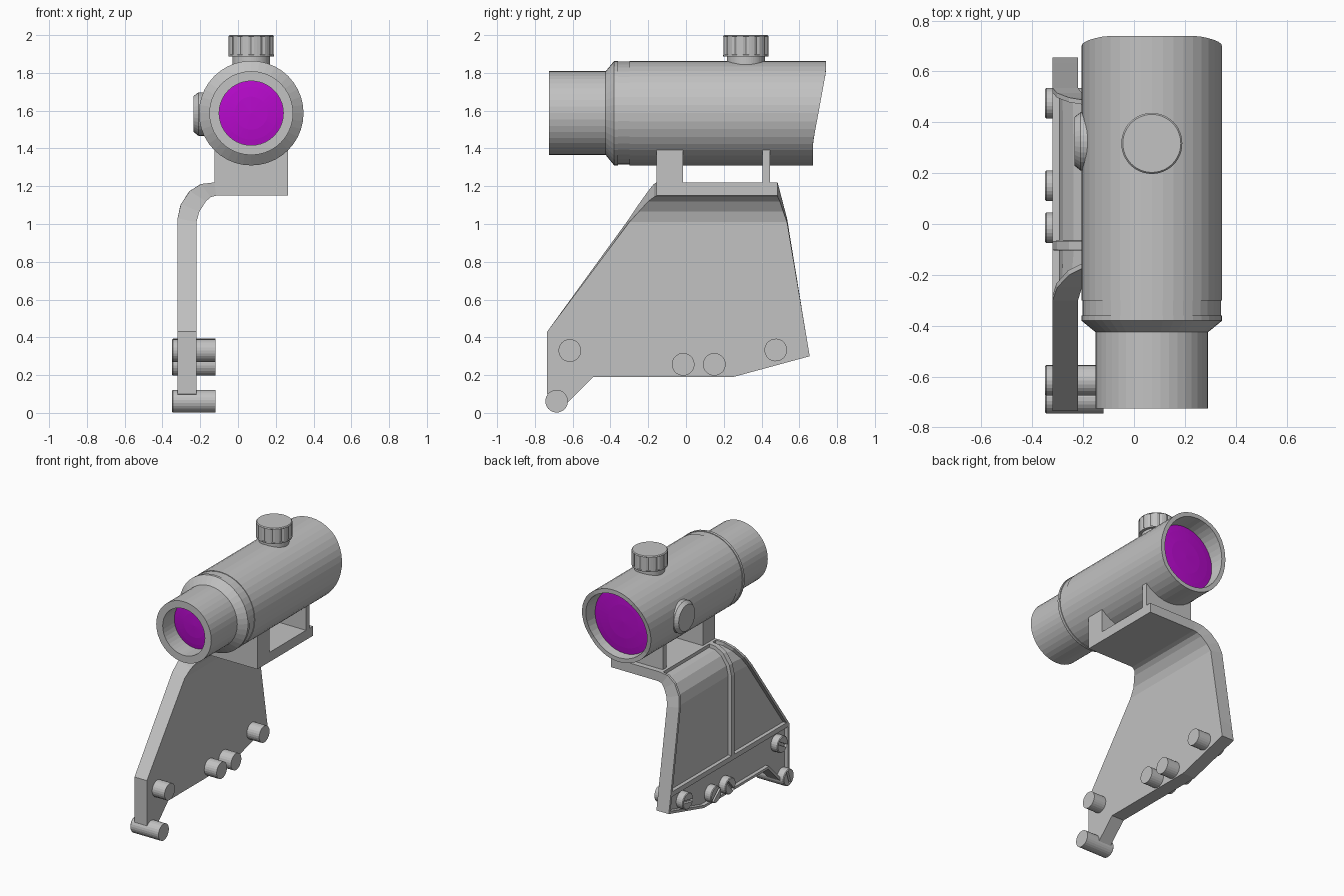
import bpy, bmesh
from math import sin, cos, pi, radians
from mathutils import Matrix, Vector

if "Cube" in bpy.data.objects:
    bpy.data.objects.remove(bpy.data.objects["Cube"])


def material(name, rgb):
    m = bpy.data.materials.new(name)
    m.use_nodes = True
    color = (*rgb, 1)
    m.diffuse_color = color
    m.node_tree.nodes["Principled BSDF"].inputs["Base Color"].default_value = color
    return m


GREY = material("grey metal", (0.54, 0.54, 0.54))
PURPLE = material("purple glass", (0.47, 0.003, 0.6))
CX, CZ = 0.07, 1.587                      # tube axis
ALONG_Y = Matrix.Rotation(radians(-90), 4, 'X')
ALONG_MINUS_X = Matrix.Rotation(radians(-90), 4, 'Y')


def finish(bm, name, mat):
    bmesh.ops.recalc_face_normals(bm, faces=bm.faces)
    mesh = bpy.data.meshes.new(name)
    bm.to_mesh(mesh)
    bm.free()
    mesh.materials.append(mat)
    ob = bpy.data.objects.new(name, mesh)
    bpy.context.collection.objects.link(ob)
    return ob


def lathe(profile, segs=32, closed=False, notch=None):
    """Turn (radius, height) points about z; notch = (lowest, highest, scale)."""
    bm = bmesh.new()
    rings = []
    for r, t in profile:
        ring = []
        for i in range(segs):
            k = notch[2] if notch and i % 4 == 0 and notch[0] <= t <= notch[1] else 1
            a = 2 * pi * i / segs
            ring.append(bm.verts.new((r * k * cos(a), r * k * sin(a), t)))
        rings.append(ring)
    pairs = list(zip(rings, rings[1:]))
    if closed:
        pairs.append((rings[-1], rings[0]))
    for a, b in pairs:
        for i in range(segs):
            j = (i + 1) % segs
            bm.faces.new((a[i], a[j], b[j], b[i]))
    bmesh.ops.remove_doubles(bm, verts=bm.verts, dist=1e-5)
    bmesh.ops.recalc_face_normals(bm, faces=bm.faces)
    return bm


def place(bm, rotation, location):
    bm.transform(Matrix.Translation(location) @ rotation)
    return bm


def box(name, lo, hi):
    bm = bmesh.new()
    bmesh.ops.create_cube(bm, size=1)
    lo, hi = Vector(lo), Vector(hi)
    bm.transform(Matrix.Translation((lo + hi) / 2) @ Matrix.Diagonal((*(hi - lo), 1)))
    return finish(bm, name, GREY)


# Sight tube: eyepiece, collar, shallow groove, slanted rear rim
REAR = 0.74
tube = lathe([(0.17, -0.58), (0.17, -0.725), (0.222, -0.725), (0.222, -0.425),
              (0.277, -0.38), (0.277, -0.36), (0.272, -0.36), (0.272, -0.3),
              (0.276, -0.3), (0.276, REAR), (0.245, REAR), (0.235, 0.6)],
             segs=40, closed=True)
place(tube, ALONG_Y, (CX, 0, CZ))
for v in tube.verts:
    if v.co.y > REAR - 0.01:
        s = min(max((v.co.z - 1.43) / 0.37, 0), 1)
        v.co.y = 0.672 + 0.068 * s
finish(tube, "sight_tube", GREY)

# Lenses, slightly domed toward the outside
for name, r, y, bulge in (("front_lens", 0.175, -0.59, -0.015), ("rear_lens", 0.24, 0.61, 0.015)):
    lens = lathe([(0, bulge), (r * 0.5, bulge * 0.8), (r * 0.8, bulge * 0.4), (r, 0),
                  (r, -bulge), (0, -bulge)], segs=40)
    ob = finish(place(lens, ALONG_Y, (CX, y, CZ)), name, PURPLE)

# Adjustment knobs
knob = lathe([(0, 0), (0.1, 0), (0.1, 0.06), (0.12, 0.06), (0.12, 0.068),
              (0.12, 0.07), (0.12, 0.165), (0.12, 0.167), (0.114, 0.173), (0, 0.173)],
             segs=48, notch=(0.069, 0.166, 0.95))
finish(place(knob, Matrix(), (CX, 0.317, 1.827)), "top_knob", GREY)
side = lathe([(0, 0), (0.115, 0), (0.115, 0.065), (0.095, 0.09), (0, 0.09)], segs=32)
finish(place(side, ALONG_MINUS_X, (-0.145, 0.325, 1.582)), "side_knob", GREY)

# Saddle blocks between bracket and tube
box("front_saddle", (-0.125, -0.155, 1.2), (0.265, -0.015, 1.42))
box("rear_saddle", (-0.125, 0.405, 1.2), (0.265, 0.445, 1.42))

# Bracket: side plate, bend and top shelf as one loft
RIB_Y = -0.085
rows = [  # front y, back y, outer (x, z), inner (x, z)
    (-0.735, 0.633, (-0.32, 0.43), (-0.22, 0.43)),
    (-0.30, 0.535, (-0.32, 1.03), (-0.22, 1.01)),
    (-0.25, 0.515, (-0.302, 1.105), (-0.205, 1.065)),
    (-0.20, 0.497, (-0.255, 1.175), (-0.17, 1.12)),
    (-0.17, 0.487, (-0.195, 1.212), (-0.145, 1.142)),
    (-0.155, 0.485, (-0.125, 1.22), (-0.115, 1.15)),
    (-0.155, 0.485, (0.265, 1.22), (0.265, 1.15)),
]
bm = bmesh.new()
outer, inner = [], []
for yf, yb, o, n in rows:
    for side_rows, (x, z) in ((outer, o), (inner, n)):
        side_rows.append([bm.verts.new((x, y, z)) for y in (yf, RIB_Y, yb)])
front_panel, back_panel = [], []
for i in range(len(rows) - 1):
    for grid in (outer, inner):
        a, b = grid[i], grid[i + 1]
        for c, panel in ((0, front_panel), (1, back_panel)):
            f = bm.faces.new((a[c], a[c + 1], b[c + 1], b[c]))
            if grid is outer and i < len(rows) - 2:
                panel.append(f)
    for c in (0, 2):
        bm.faces.new((outer[i][c], outer[i + 1][c], inner[i + 1][c], inner[i][c]))
for c in (0, 1):
    bm.faces.new((outer[-1][c], outer[-1][c + 1], inner[-1][c + 1], inner[-1][c]))

# Lower edge of the side plate
foot = [(-0.735, 0.1), (-0.63, 0.05), (-0.49, 0.19), (0.25, 0.19), (0.655, 0.3)]
loops = []
for x, grid in ((-0.32, outer), (-0.22, inner)):
    loops.append([grid[0][0]] + [bm.verts.new((x, y, z)) for y, z in foot] + [grid[0][2]])
lower_panel = [bm.faces.new(loops[0] + [outer[0][1]])]
bm.faces.new(loops[1] + [inner[0][1]])
for i in range(len(foot) + 1):
    bm.faces.new((loops[0][i], loops[0][i + 1], loops[1][i + 1], loops[1][i]))

# Recessed panels leave a rim and ribs on the outer face
bmesh.ops.recalc_face_normals(bm, faces=bm.faces)
for panel in (front_panel, back_panel, lower_panel):
    bmesh.ops.inset_region(bm, faces=panel, thickness=0.018, depth=0,
                           use_boundary=True, use_even_offset=True)
    bmesh.ops.inset_region(bm, faces=panel, thickness=0.002, depth=-0.025,
                           use_boundary=True, use_even_offset=True)
finish(bm, "bracket", GREY)

# Slotted pins through the side plate
pins = [(-0.615, 0.33, 60), (-0.685, 0.062, 20), (-0.015, 0.257, 40),
        (0.15, 0.257, 130), (0.475, 0.333, 80)]
for n, (y, z, angle) in enumerate(pins):
    pin = lathe([(0, 0), (0.06, 0), (0.06, 0.225), (0.055, 0.23), (0, 0.23)], segs=24)
    for off in (-0.01, 0.01):
        bmesh.ops.bisect_plane(pin, geom=pin.verts[:] + pin.edges[:] + pin.faces[:],
                               plane_co=(0, off, 0), plane_no=(0, 1, 0))
    slot = [f for f in pin.faces if f.normal.z > 0.99
            and abs(f.calc_center_median().y) < 0.0099]
    bmesh.ops.inset_region(pin, faces=slot, thickness=0.001, depth=-0.02, use_boundary=True)
    spin = Matrix.Rotation(radians(angle), 4, 'Z')
    finish(place(pin, ALONG_MINUS_X @ spin, (-0.12, y, z)), f"pin_{n + 1}", GREY)
